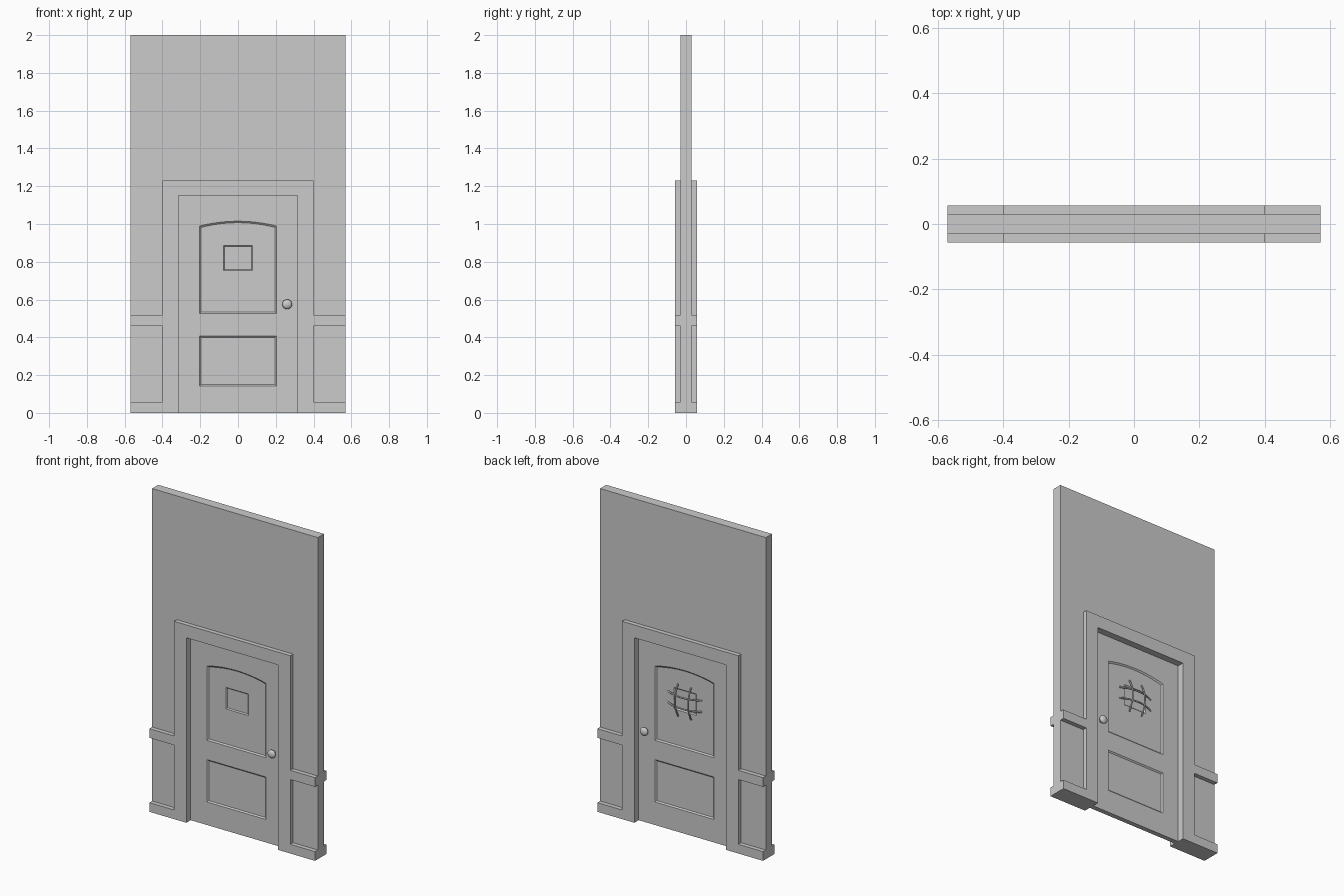
import bpy, bmesh, math
from mathutils import Vector

if "Cube" in bpy.data.objects:
    bpy.data.objects.remove(bpy.data.objects["Cube"])

W, WALL, TRIM, DOOR = 0.57, 0.03, 0.057, 0.015


def finish(bm, name):
    bmesh.ops.recalc_face_normals(bm, faces=bm.faces[:])
    me = bpy.data.meshes.new(name)
    bm.to_mesh(me)
    bm.free()
    ob = bpy.data.objects.new(name, me)
    bpy.context.collection.objects.link(ob)
    return ob


def loft(bm, rings):
    """Closed solid through outlines given as (points_xz, y)."""
    loops = [[bm.verts.new((x, y, z)) for x, z in pts] for pts, y in rings]
    for a, b in zip(loops, loops[1:]):
        for i in range(len(a)):
            j = (i + 1) % len(a)
            bm.faces.new((a[i], a[j], b[j], b[i]))
    bm.faces.new(loops[0])
    bm.faces.new(loops[-1])


def prism(name, pts, y0, y1):
    bm = bmesh.new()
    loft(bm, [(pts, y0), (pts, y1)])
    return finish(bm, name)


def rect(x0, x1, z0, z1):
    return [(x0, z0), (x1, z0), (x1, z1), (x0, z1)]


def arch(x, top):
    return [(-x, 0), (x, 0), (x, top), (-x, top)]


def portal(x, top, xi, zi):
    return [(-x, 0), (-x, top), (x, top), (x, 0), (xi, 0), (xi, zi), (-xi, zi), (-xi, 0)]


# Wall and the casing around the doorway
prism("wall", portal(W, 2.0, 0.36, 1.19), -WALL, WALL)
prism("door_casing", portal(0.40, 1.23, 0.315, 1.15), -TRIM, TRIM)

# Baseboards and chair rails on both faces of the wall
for side in (-1, 1):
    for face in (-1, 1):
        x0, x1 = sorted((side * 0.40, side * W))
        for name, z0, z1 in (("baseboard", 0, 0.057), ("chair_rail", 0.46, 0.517)):
            prism(name, rect(x0, x1, z0, z1), face * WALL, face * TRIM)

# Door leaf with tapered recesses for panels and window
door = prism("door", rect(-0.315, 0.315, 0, 1.15), -DOOR, DOOR)


def upper(d):
    x = 0.203 - d
    top = [(x * math.cos(math.pi * 0) * (1 - i / 6), 0.99 - d + 0.025 * (1 - (1 - i / 6) ** 2))
           for i in range(13)]
    return [(-x, 0.527 + d), (x, 0.527 + d)] + top


def lower(d):
    return rect(-0.203 + d, 0.203 - d, 0.143 + d, 0.407 - d)


def window(d):
    return rect(-0.077 + d, 0.077 - d, 0.753 + d, 0.887 - d)


def carve(name, shapes, y_out, y_in, taper):
    bm = bmesh.new()
    for f in (-1, 1):
        for shape in shapes:
            loft(bm, [(shape(0), f * (y_out + 0.02)), (shape(0), f * y_out),
                      (shape(taper), f * y_in)])
    cutter = finish(bm, name)
    mod = door.modifiers.new(name, 'BOOLEAN')
    mod.operation, mod.solver, mod.object = 'DIFFERENCE', 'EXACT', cutter
    bpy.context.view_layer.objects.active = door
    bpy.ops.object.modifier_apply(modifier=mod.name)
    bpy.data.objects.remove(cutter)


carve("panel_cutter", (upper, lower), DOOR, 0.008, 0.008)
carve("window_cutter", (window,), 0.008, 0.002, 0.006)

# Door knobs with short stems
for f in (-1, 1):
    bm = bmesh.new()
    prof = [(0.010, 0.0), (0.010, 0.012)]
    prof += [(0.026 * math.sin(a), 0.026 - 0.0155 * math.cos(a) - 0.0)
             for a in [math.pi * k / 10 for k in range(2, 11)]]
    vs = [bm.verts.new((0.26 + r, f * (DOOR + h), 0.575)) for r, h in prof]
    es = [bm.edges.new(p) for p in zip(vs, vs[1:])]
    bmesh.ops.spin(bm, geom=vs + es, cent=(0.26, 0, 0.575), axis=(0, 1, 0),
                   angle=2 * math.pi, steps=24)
    bmesh.ops.remove_doubles(bm, verts=bm.verts[:], dist=1e-5)
    knob = finish(bm, "door_knob")
    bpy.context.view_layer.objects.active = knob
    knob.select_set(True)
    bpy.ops.object.shade_smooth_by_angle()
    knob.select_set(False)

# Bowed window bars on the back face
for vertical in (True, False):
    for s in (-1, 1):
        cu = bpy.data.curves.new("window_bar", 'CURVE')
        cu.dimensions = '3D'
        cu.bevel_depth, cu.bevel_resolution, cu.use_fill_caps = 0.005, 1, True
        sp = cu.splines.new('POLY')
        sp.points.add(8)
        for i, p in enumerate(sp.points):
            t = i / 4 - 1
            y = 0.010 + 0.03 * (1 - t * t) + (0.004 if vertical else 0)
            x, z = (s * 0.045, t * 0.10) if vertical else (t * 0.115, s * 0.035)
            p.co = (x, y, 0.82 + z, 1)
        bpy.context.collection.objects.link(bpy.data.objects.new("window_bar", cu))
